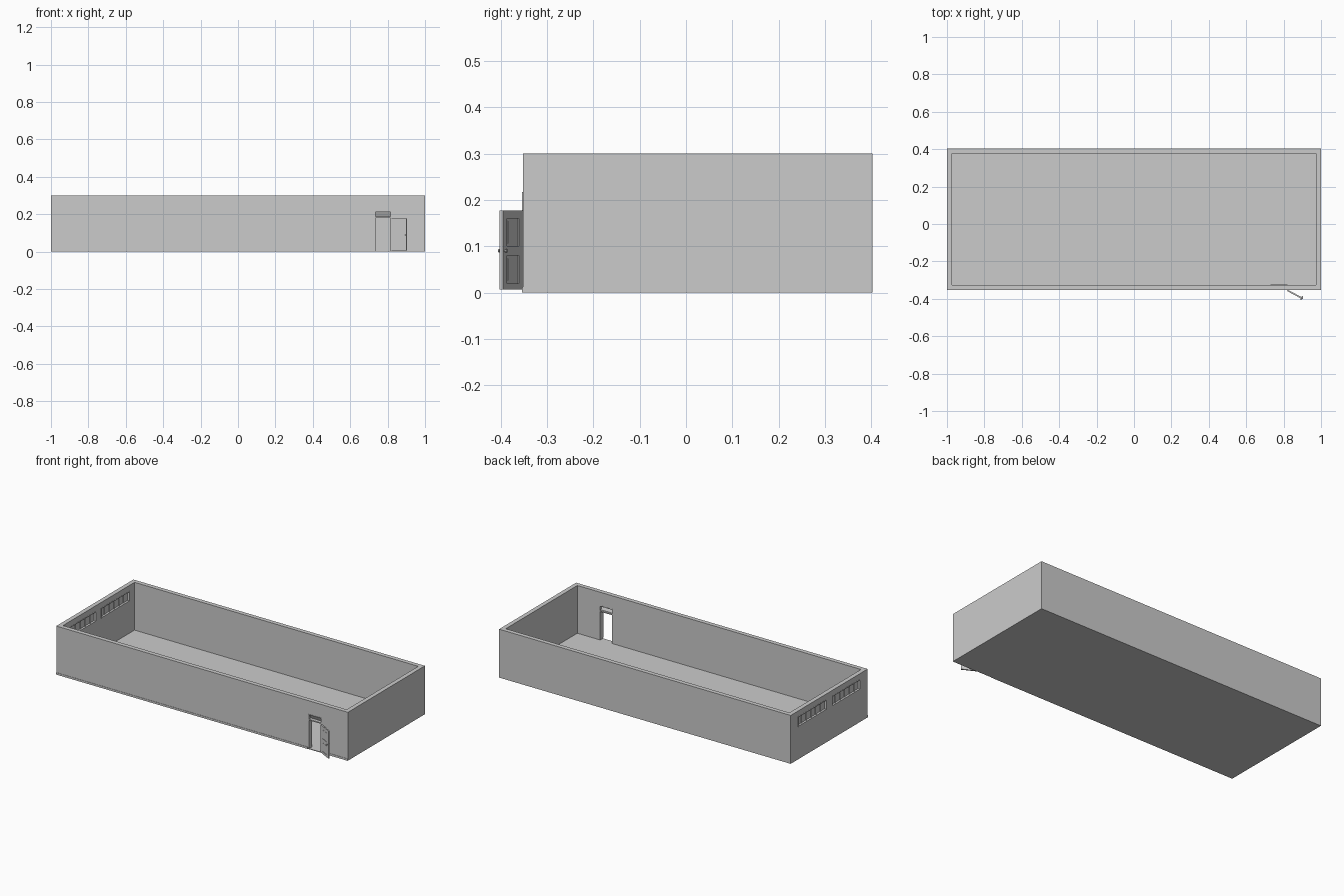
import bpy, math
from mathutils import Matrix, Vector

if "Cube" in bpy.data.objects:
    bpy.data.objects.remove(bpy.data.objects["Cube"])

X, Y0, Y1, H, T, F = 1.0, -0.352, 0.403, 0.30, 0.027, 0.004


def boxes(name, items, matrix=None):
    """One object made from several (x0,x1,y0,y1,z0,z1) boxes."""
    verts, faces = [], []
    for x0, x1, y0, y1, z0, z1 in items:
        b = len(verts)
        verts += [(x, y, z) for z in (z0, z1)
                  for x, y in ((x0, y0), (x1, y0), (x1, y1), (x0, y1))]
        faces += [[b + i for i in f] for f in (
            (3, 2, 1, 0), (4, 5, 6, 7), (0, 1, 5, 4),
            (1, 2, 6, 5), (2, 3, 7, 6), (3, 0, 4, 7))]
    me = bpy.data.meshes.new(name)
    me.from_pydata(verts, [], faces)
    ob = bpy.data.objects.new(name, me)
    bpy.context.collection.objects.link(ob)
    if matrix:
        ob.matrix_world = matrix
    return ob


def cut(ob, cutter):
    cutter.hide_render = True
    m = ob.modifiers.new("cut", "BOOLEAN")
    m.operation, m.object, m.solver = "DIFFERENCE", cutter, "EXACT"
    bpy.context.view_layer.objects.active = ob
    bpy.ops.object.modifier_apply(modifier=m.name)
    bpy.data.objects.remove(cutter)


def ring(a0, a1, z0, z1, w):
    """Rectangles of a frame of width w, as (a0, a1, z0, z1)."""
    return [(a0, a0 + w, z0, z1), (a1 - w, a1, z0, z1),
            (a0 + w, a1 - w, z0, z0 + w), (a0 + w, a1 - w, z1 - w, z1)]


# Walls and floor slab as one shell with openings
D0, D1, DT = 0.73, 0.82, 0.217
windows = [(-0.28, 0.0), (0.05, 0.33)]
WZ0, WZ1 = 0.20, 0.265
room = boxes("room_shell", [(-X, X, Y0, Y1, 0, H)])
cut(room, boxes("room_cutter", [(-X + T, X - T, Y0 + T, Y1 - T, F, H + 0.1)]))
cut(room, boxes("door_cutter", [(D0, D1, Y0 - 0.05, Y0 + T + 0.01, F, DT)]))
for a, b in windows:
    cut(room, boxes("window_cutter", [(-X - 0.05, -X + T + 0.01, a, b, WZ0, WZ1)]))

# Baseboard on the front
boxes("front_baseboard", [(-X, D0 - 0.004, Y0 - 0.002, Y0, 0, 0.012),
                          (D1 + 0.004, X, Y0 - 0.002, Y0, 0, 0.012)])

# Clerestory windows in the left wall
for n, (a, b) in enumerate(windows):
    bars = [(-X - 0.001, -X + T + 0.001, *r) for r in ring(a, b, WZ0, WZ1, 0.005)]
    for i in range(1, 6):
        y = a + (b - a) * i / 6
        bars.append((-X + 0.008, -X + T - 0.008, y - 0.0025, y + 0.0025, WZ0 + 0.005, WZ1 - 0.005))
    boxes(f"window_frame_{n}", bars)
    boxes(f"window_glass_{n}", [(-X + 0.012, -X + 0.015, a + 0.005, b - 0.005, WZ0 + 0.005, WZ1 - 0.005)])

# Door frame with transom bar
w = 0.004
boxes("door_frame", [
    (D0, D0 + w, Y0 - 0.002, Y0 + T + 0.001, F, DT),
    (D1 - w, D1, Y0 - 0.002, Y0 + T + 0.001, F, DT),
    (D0 + w, D1 - w, Y0 - 0.002, Y0 + T + 0.001, DT - w, DT),
    (D0 + w, D1 - w, Y0 - 0.002, Y0 + T + 0.001, 0.18, 0.187)])

# Transom pane, leaning outward at the top
tilt = Matrix.Translation((0, Y0 + 0.018, 0.188)) @ Matrix.Rotation(math.radians(25), 4, "X")
boxes("transom_pane", [(D0 + w, D1 - w, -0.001, 0.001, 0, 0.028)], tilt)

# Open door leaf: rails and stiles around two recessed panels
swing = Matrix.Translation((D1, Y0 - 0.003, 0)) @ Matrix.Rotation(math.radians(-28), 4, "Z")
L, th, st = 0.094, 0.004, 0.02
z0, z1 = 0.006, 0.177
panels = [(0.02, 0.08), (0.10, 0.16)]
leaf = [(0, st, -th, th, z0, z1), (L - st, L, -th, th, z0, z1)]
for a, b in ((z0, 0.02), (0.08, 0.10), (0.16, z1)):
    leaf.append((st, L - st, -th, th, a, b))
for a, b in panels:
    leaf.append((st, L - st, -0.0015, 0.0015, a, b))
    leaf.append((st + 0.006, L - st - 0.006, -0.003, 0.003, a + 0.006, b - 0.006))
boxes("door_leaf", leaf, swing)

# Door knobs on both faces
for s in (-1, 1):
    for r, d, y in ((0.002, 0.006, 0.006), (0.0035, 0.003, 0.009)):
        bpy.ops.mesh.primitive_cylinder_add(vertices=12, radius=r, depth=d)
        k = bpy.context.object
        k.name = "door_knob"
        k.matrix_world = swing @ Matrix.Translation((L - 0.008, s * y, 0.09)) @ Matrix.Rotation(math.pi / 2, 4, "X")
        bpy.ops.object.shade_smooth_by_angle()
